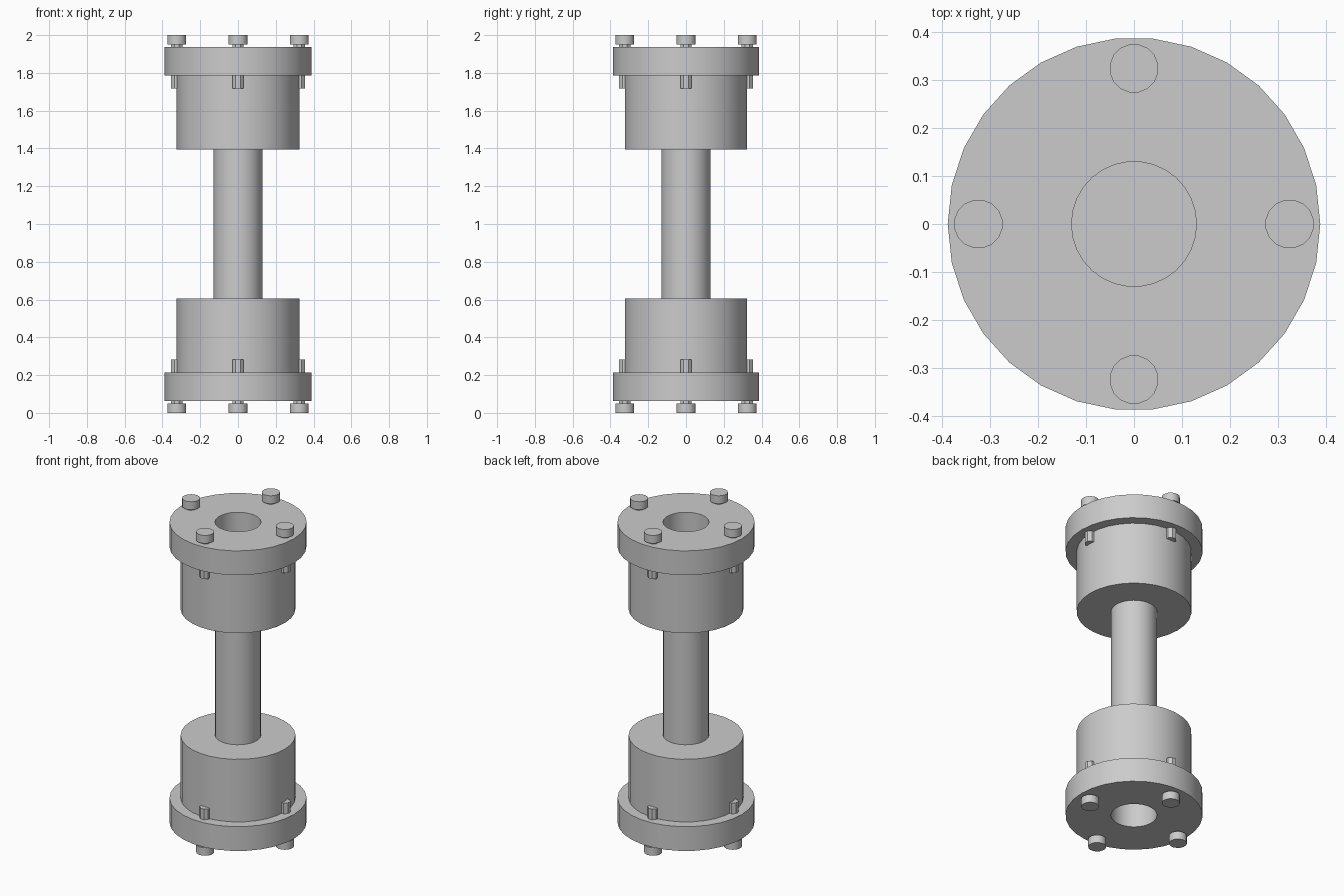
import bpy, bmesh, math
from mathutils import Vector, Matrix

cube = bpy.data.objects.get("Cube")
if cube:
    bpy.data.objects.remove(cube, do_unlink=True)

steel = bpy.data.materials.new("plain_grey")
steel.use_nodes = True
GREY = (0.6, 0.6, 0.6, 1)
steel.diffuse_color = GREY
steel.node_tree.nodes["Principled BSDF"].inputs["Base Color"].default_value = GREY

MID = 1.0          # height of the mirror plane between both ends
BORE = 0.13
BOLT_CIRCLE = 0.324


def lathe(name, profile, sides, phase=0.0, at=(0, 0, 0), flip=1):
    """Revolve (radius, height) points about z, then place; flip=-1 mirrors in z."""
    bm = bmesh.new()
    verts = [bm.verts.new((r, 0, h)) for r, h in profile]
    edges = [bm.edges.new(pair) for pair in zip(verts, verts[1:])]
    bmesh.ops.spin(bm, geom=verts + edges, cent=(0, 0, 0), axis=(0, 0, 1),
                   angle=math.tau, steps=sides, use_duplicate=False)
    bmesh.ops.remove_doubles(bm, verts=bm.verts, dist=0.0005)
    bm.transform(Matrix.Translation(Vector(at))
                 @ Matrix.Diagonal((1, 1, flip, 1))
                 @ Matrix.Rotation(phase, 4, 'Z'))
    bmesh.ops.recalc_face_normals(bm, faces=bm.faces)
    mesh = bpy.data.meshes.new(name)
    bm.to_mesh(mesh)
    bm.free()
    mesh.materials.append(steel)
    obj = bpy.data.objects.new(name, mesh)
    bpy.context.collection.objects.link(obj)
    bpy.ops.object.select_all(action='DESELECT')
    obj.select_set(True)
    bpy.context.view_layer.objects.active = obj
    bpy.ops.object.shade_smooth_by_angle(angle=math.radians(30))
    return obj


# Central shaft
lathe("shaft", [(0, -0.4), (BORE, -0.4), (BORE, 0.4), (0, 0.4)], 30, at=(0, 0, MID))

# Heights below are measured outwards from the middle
hub_profile = [(0, 0.394), (0.325, 0.394), (0.325, 0.785), (0.388, 0.785),
               (0.388, 0.937), (BORE, 0.937), (BORE, 0.6), (0, 0.6)]
shank_profile = [(0, 0.718), (0.032, 0.718), (0.032, 0.955), (0, 0.955)]
head_profile = [(0, 0.95), (0.051, 0.95), (0.051, 1.0), (0, 1.0)]

for end, flip in (("upper", 1), ("lower", -1)):
    # Flanged hub with its blind bore
    lathe(end + "_flanged_hub", hub_profile, 30, at=(0, 0, MID), flip=flip)

    # Four bolts through the flange
    for i in range(4):
        a = i * math.pi / 2
        spot = (BOLT_CIRCLE * math.cos(a), BOLT_CIRCLE * math.sin(a), MID)
        lathe(f"{end}_bolt_shank_{i + 1}", shank_profile, 8, math.pi / 8, spot, flip)
        lathe(f"{end}_bolt_head_{i + 1}", head_profile, 16, math.pi / 16, spot, flip)
